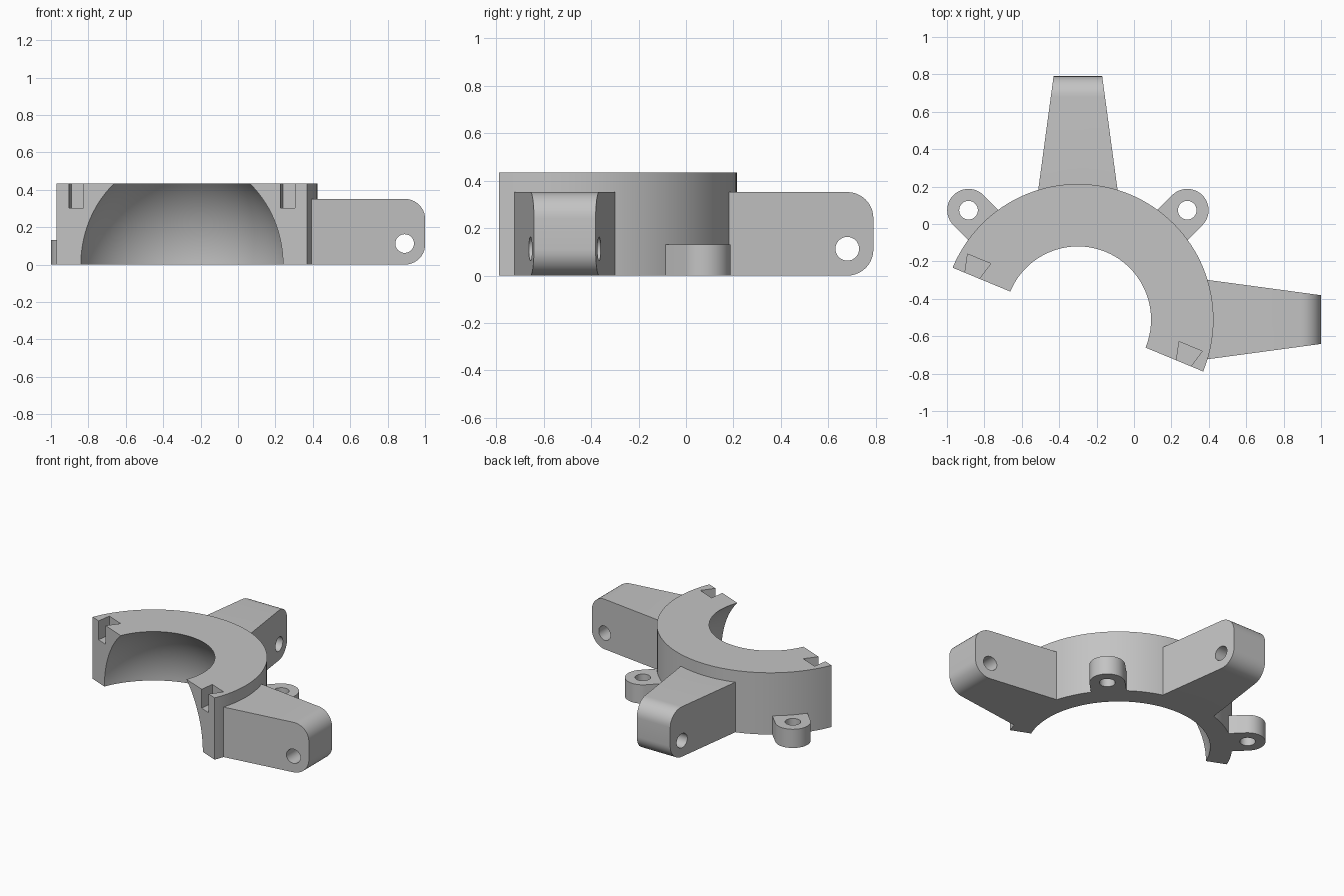
import bpy, bmesh
from math import pi, sin, cos, radians, sqrt
from mathutils import Vector, Matrix

if "Cube" in bpy.data.objects:
    bpy.data.objects.remove(bpy.data.objects["Cube"])

CENTRE = Vector((-0.3, -0.511, 0))   # axis of the half ring
OUTER, TOP_INNER, BALL, HEIGHT = 0.725, 0.39, 0.585, 0.435
SPLIT = radians(-22.5)               # direction of the split plane

grey = bpy.data.materials.new("light grey")
grey.use_nodes = True
colour = (0.55, 0.55, 0.55, 1)
grey.diffuse_color = colour
grey.node_tree.nodes["Principled BSDF"].inputs["Base Color"].default_value = colour


def loft(name, sections, turn=0.0):
    """Solid through matching closed sections, turned about the ring axis."""
    bm = bmesh.new()
    rings = [[bm.verts.new(p) for p in s] for s in sections]
    n = len(rings[0])
    for a, b in zip(rings, rings[1:]):
        for i in range(n):
            j = (i + 1) % n
            bm.faces.new((a[i], a[j], b[j], b[i]))
    bm.faces.new(rings[0])
    bm.faces.new(rings[-1])
    bmesh.ops.recalc_face_normals(bm, faces=bm.faces)
    bm.transform(Matrix.Translation(CENTRE) @ Matrix.Rotation(turn, 4, "Z"))
    mesh = bpy.data.meshes.new(name)
    bm.to_mesh(mesh)
    bm.free()
    mesh.materials.append(grey)
    obj = bpy.data.objects.new(name, mesh)
    bpy.context.collection.objects.link(obj)
    return obj


def arc(cx, cy, r, start, end, steps):
    return [(cx + r * cos(start + (end - start) * i / steps),
             cy + r * sin(start + (end - start) * i / steps))
            for i in range(steps + 1)]


def upright(name, outline, z0, z1, turn=0.0):
    """Flat outline extruded vertically."""
    return loft(name, [[(x, y, z) for x, y in outline] for z in (z0, z1)], turn)


def carve(obj, cutters):
    """Subtract the cutters, then shade round surfaces smooth."""
    for c in cutters:
        c.hide_render = True
        mod = obj.modifiers.new("cut", "BOOLEAN")
        mod.operation, mod.solver, mod.object = "DIFFERENCE", "EXACT", c
    bpy.context.view_layer.update()
    deps = bpy.context.evaluated_depsgraph_get()
    mesh = bpy.data.meshes.new_from_object(obj.evaluated_get(deps))
    obj.modifiers.clear()
    obj.data = mesh
    mesh.shade_smooth()
    mesh.set_sharp_from_angle(angle=radians(30))
    for c in cutters:
        bpy.data.objects.remove(c)


def core():
    """Cylinder that trims attached parts to the ring wall."""
    return upright("core_cutter", arc(0, 0, OUTER - 0.003, SPLIT, SPLIT + 2 * pi, 128)[:-1], -1, 1)


# Half ring with a spherical seat
seat = [(sqrt(BALL ** 2 - z * z), z) for z in (HEIGHT * i / 20 for i in range(20, -1, -1))]
profile = seat + [(OUTER, 0), (OUTER, HEIGHT)]
half_ring = loft("half_ring", [[(r * cos(a), r * sin(a), z) for r, z in profile]
                               for a in (pi * i / 64 for i in range(65))], SPLIT)

# Dovetail slots in both split faces
slots = []
for side in (-1, 1):
    mid = side * 0.612
    dovetail = [(mid - 0.039, -0.01), (mid + 0.039, -0.01), (mid + 0.067, 0.098), (mid - 0.067, 0.098)]
    slots.append(upright("slot_cutter", dovetail, 0.303, 0.6, SPLIT))
carve(half_ring, slots)

# Tapered arms with rounded tips and a cross hole
TIP, ARM_TOP, ROUND = 1.301, 0.352, 0.11
side_view = ([(0.64, 0)] + arc(TIP - ROUND, ROUND, ROUND, -pi / 2, 0, 10)
             + arc(TIP - ROUND, ARM_TOP - ROUND, ROUND, 0, pi / 2, 10) + [(0.64, ARM_TOP)])


def half_width(r):
    return 0.13 + (TIP - r) * 0.135


for name, turn in (("left_arm", 0), ("back_arm", pi / 2)):
    arm = loft(name, [[(r, s * half_width(r), z) for r, z in side_view] for s in (-1, 1)], turn)
    circle = arc(TIP - ROUND, 0.113, 0.05, 0, 2 * pi, 32)[:-1]
    hole = loft("hole_cutter", [[(r, y, z) for r, z in circle] for y in (-0.5, 0.5)], turn)
    carve(arm, [core(), hole])

# Low screw lugs on the diagonals
LUG, LUG_R = 0.827, 0.114
for name, turn in (("left_lug", pi / 4), ("right_lug", 3 * pi / 4)):
    outline = [(0.66, -LUG_R)] + arc(LUG, 0, LUG_R, -pi / 2, pi / 2, 24) + [(0.66, LUG_R)]
    lug = upright(name, outline, 0, 0.132, turn)
    hole = upright("hole_cutter", arc(LUG, 0, 0.05, 0, 2 * pi, 32)[:-1], -0.5, 0.5, turn)
    carve(lug, [core(), hole])
